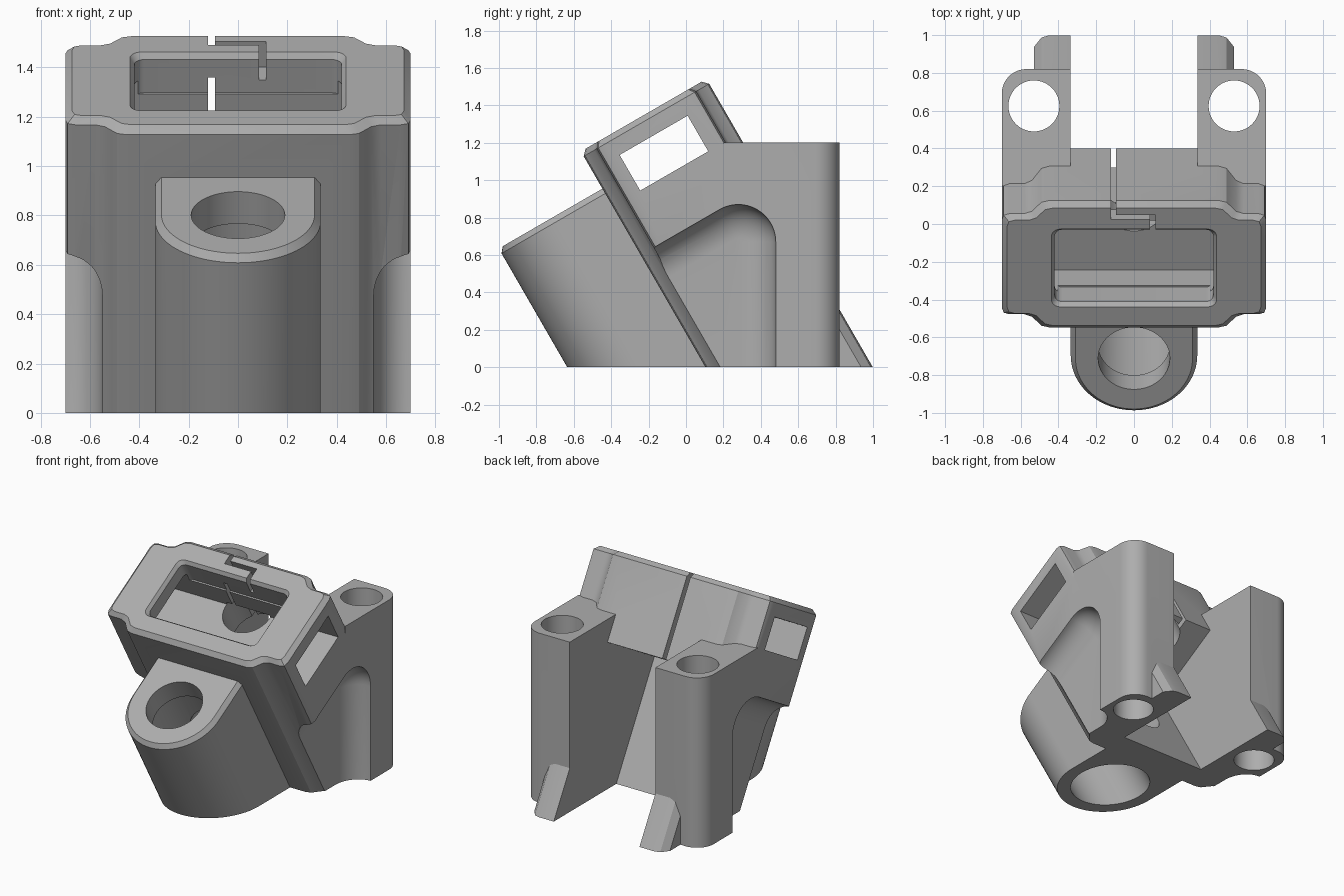
import bpy, bmesh, math
from mathutils import Matrix

if "Cube" in bpy.data.objects:
    bpy.data.objects.remove(bpy.data.objects["Cube"])

grey = bpy.data.materials.new("plain_grey")
grey.use_nodes = True
tone = (0.42, 0.42, 0.42, 1)
grey.diffuse_color = tone
grey.node_tree.nodes["Principled BSDF"].inputs["Base Color"].default_value = tone

# Tilted frame: local x, y, z become x, leaning depth and leaning height
TILT = Matrix.Rotation(math.radians(30), 4, 'X')
FLAT = Matrix.Identity(4)


def loft(name, rings, matrix=TILT):
    """Closed solid through rings of 3D points."""
    bm = bmesh.new()
    loops = [[bm.verts.new(p) for p in ring] for ring in rings]
    n = len(loops[0])
    for a, b in zip(loops, loops[1:]):
        for i in range(n):
            j = (i + 1) % n
            bm.faces.new((a[i], a[j], b[j], b[i]))
    bm.faces.new(loops[0][::-1])
    bm.faces.new(loops[-1])
    bmesh.ops.recalc_face_normals(bm, faces=bm.faces)
    bm.transform(matrix)
    mesh = bpy.data.meshes.new(name)
    bm.to_mesh(mesh)
    bm.free()
    mesh.materials.append(grey)
    ob = bpy.data.objects.new(name, mesh)
    bpy.context.scene.collection.objects.link(ob)
    return ob


def prism(name, pts, lo, hi, matrix=TILT):
    return loft(name, [[(x, y, z) for x, y in pts] for z in (lo, hi)], matrix)


def box(name, x, y, z, matrix=TILT):
    return prism(name, [(x[0], y[0]), (x[1], y[0]), (x[1], y[1]), (x[0], y[1])], *z, matrix)


def arc(cx, cy, r, a0, a1, n=16):
    angles = [math.radians(a0 + (a1 - a0) * i / n) for i in range(n + 1)]
    return [(cx + r * math.cos(a), cy + r * math.sin(a)) for a in angles]


def circle(cx, cy, r, n=48):
    return arc(cx, cy, r, 0, 360, n)[:-1]


def rounded(x, y0, y1, r):
    return (arc(x - r, y1 - r, r, 0, 90, 6) + arc(r - x, y1 - r, r, 90, 180, 6)
            + arc(r - x, y0 + r, r, 180, 270, 6) + arc(x - r, y0 + r, r, 270, 360, 6))


def combine(target, other, operation='DIFFERENCE'):
    """Apply a boolean and discard the helper."""
    other.hide_render = True
    mod = target.modifiers.new("bool", 'BOOLEAN')
    mod.operation, mod.object, mod.solver = operation, other, 'EXACT'
    bpy.ops.object.select_all(action='DESELECT')
    bpy.context.view_layer.objects.active = target
    target.select_set(True)
    bpy.ops.object.modifier_apply(modifier=mod.name)
    bpy.data.objects.remove(other)


# Leaning frame with stepped corners and a chamfered top rim
half = [(.45, .09), (.49, .10), (.54, .155), (.58, .17), (.66, .17), (.69, .18), (.70, .21),
        (.70, .745), (.69, .775), (.66, .785), (.58, .785), (.54, .80), (.49, .855), (.45, .865)]
outline = half + [(-x, y) for x, y in reversed(half)]
MID = .4775
rim = [(x * .96, MID + (y - MID) * .925) for x, y in outline]
body = loft("bracket_body", [[(x, y, z) for x, y in pts]
                             for pts, z in ((outline, -.7), (outline, 1.25), (rim, 1.28))])
# Only the inner part of the frame reaches past the legs, as two small feet
for s in (-1, 1):
    combine(body, box("foot_trim", sorted((s * .53, s * 1)), (.6, 1.5), (-1, .9), FLAT))

# Front tube, joined to the frame with straight sides
CV, R = -.215, .335


def tube_ring(r):
    return [(r, .15)] + arc(0, CV, r, 0, -180, 40) + [(-r, .15)]


tube = loft("front_tube", [[(x, y, z) for x, y in tube_ring(r)]
                           for r, z in ((R, -.8), (R, 1.02), (R - .025, 1.05))])
combine(body, tube, 'UNION')

# Upright rear legs with a rounded outer corner
for s in (-1, 1):
    plan = [(.335, .2), (.70, .2)] + arc(.57, .69, .13, 0, 90, 12) + [(.335, .82)]
    leg = prism("rear_leg", [(s * x, y) for x, y in plan], -.1, 1.2, FLAT)
    combine(body, leg, 'UNION')

# Open space between the legs and under the frame
combine(body, box("leg_gap", (-.335, .335), (.26, 2), (-1.5, .70)))

# Curved scoops low on both sides
for s in (-1, 1):
    rings = []
    levels = [(.80, 0)]
    for i in range(13):
        a = math.radians(90 - 90 * i / 12)
        levels.append((.55 + .15 * (1 - math.cos(a)), .18 * (1 - math.sin(a))))
    for x, t in levels:
        edge = arc(.28, .67, .2 - t, 0, 120, 14)
        ey, ez = edge[-1]
        edge += [(ey - .9, ez - .9 * math.tan(math.radians(30))), (ey - .9, -.4), (edge[0][0], -.4)]
        rings.append([(s * x, y, z) for y, z in edge])
    scoop = loft("scoop", rings, FLAT)
    # Keep the scoop clear of the front tube
    combine(scoop, box("scoop_limit", (-1, 1), (-3, .0), (-3, 3)))
    combine(body, scoop)

# Tube bore: narrow mouth above a wider bore
combine(body, prism("mouth", circle(0, CV, .19), .5, 1.3))
combine(body, prism("bore", circle(0, CV, .25), -1.2, .90))

# Rounded opening through the wall between the tube and the gap
side_port = Matrix.Rotation(math.radians(30), 4, 'X') @ Matrix.Rotation(math.radians(90), 4, 'X')
port = arc(0, .52, .17, 0, 180, 20) + arc(0, .36, .17, 180, 360, 20)
combine(body, prism("port", port, -.5, .1, side_port))

# Frame pocket: flared mouth, cross slot and round hole in its floor
mouth = [(rounded(.42, .25, .69, .04), 1.10), (rounded(.42, .25, .69, .04), 1.255),
         (rounded(.445, .225, .715, .05), 1.29), (rounded(.445, .225, .715, .05), 1.4)]
combine(body, loft("pocket", [[(x, y, z) for x, y in pts] for pts, z in mouth]))
combine(body, box("cross_slot", (-1, 1), (.26, .68), (.94, 1.16)))
combine(body, prism("floor_hole", circle(0, .67, .17), .5, .96))

# Stepped split in the rear wall
combine(body, box("split_low", (-.122, -.094), (.66, 1.2), (.5, 1.17)))
split = [(-.122, 1.2), (-.122, .765), (.086, .765), (.086, .6), (.114, .6),
         (.114, .795), (-.094, .795), (-.094, 1.2)]
combine(body, prism("split_high", split, 1.16, 1.5))

# Upright holes through the legs
for s in (-1, 1):
    combine(body, prism("leg_hole", circle(s * .53, .625, .135), -.3, 1.5, FLAT))

# Flat base
combine(body, box("ground_trim", (-3, 3), (-3, 3), (-3, 0), FLAT))

bpy.ops.object.select_all(action='DESELECT')
body.select_set(True)
bpy.context.view_layer.objects.active = body
bpy.ops.object.shade_smooth_by_angle(angle=math.radians(28))
